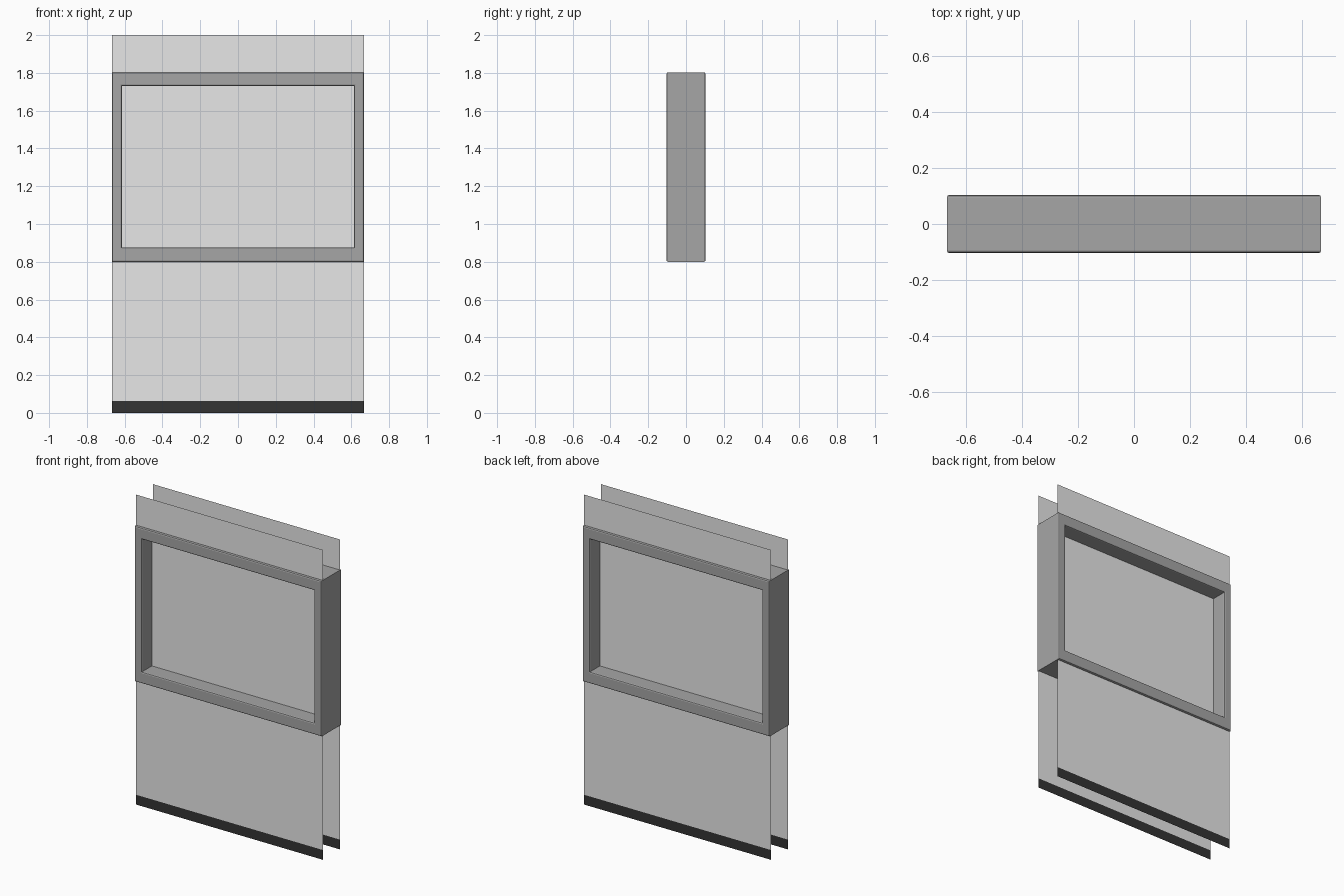
import bpy, bmesh

if "Cube" in bpy.data.objects:
    bpy.data.objects.remove(bpy.data.objects["Cube"])

HALF_X = 0.667            # half width of the wall segment
WALL_Y = 0.0875           # the two wall skins sit at +/- this depth
FRAME_Y = 0.103           # the window frame stands slightly proud of them
Z_LOW, Z_HIGH = 0.80, 1.803
IN_X, IN_LOW, IN_HIGH = 0.615, 0.875, 1.73
BASE_Z = 0.063


def material(name, value):
    m = bpy.data.materials.new(name)
    m.diffuse_color = (value, value, value, 1)
    m.use_nodes = True
    m.node_tree.nodes["Principled BSDF"].inputs["Base Color"].default_value = m.diffuse_color
    return m


wall_grey = material("wall_light_grey", 0.8)
frame_grey = material("frame_mid_grey", 0.38)
base_black = material("baseboard_black", 0.033)


def make_object(name, bm, mat):
    mesh = bpy.data.meshes.new(name)
    bm.to_mesh(mesh)
    bm.free()
    mesh.materials.append(mat)
    obj = bpy.data.objects.new(name, mesh)
    bpy.context.collection.objects.link(obj)
    return obj


def rect(hx, z0, z1, y):
    return [(-hx, y, z0), (hx, y, z0), (hx, y, z1), (-hx, y, z1)]


def panel(name, hx, z0, z1, y, mat):
    """Single upright sheet, facing away from the centre."""
    bm = bmesh.new()
    corners = rect(hx, z0, z1, y)
    if y > 0:
        corners.reverse()
    bm.faces.new([bm.verts.new(c) for c in corners])
    return make_object(name, bm, mat)


# Wall skins: baseboard strip, part below the window, part above it
for side, y in (("front", -WALL_Y), ("back", WALL_Y)):
    panel(side + "_baseboard", HALF_X, 0, BASE_Z, y, base_black)
    panel(side + "_lower_wall", HALF_X, BASE_Z, Z_LOW + 0.002, y, wall_grey)
    panel(side + "_upper_wall", HALF_X, Z_HIGH - 0.002, 2.0, y, wall_grey)

# Window pane in the middle of the frame depth
panel("window_pane", IN_X, IN_LOW, IN_HIGH, 0, wall_grey)

# Window frame: rectangular ring with softened outer edges
bm = bmesh.new()
loops = [[bm.verts.new(c) for c in rect(*args)] for args in (
    (HALF_X, Z_LOW, Z_HIGH, -FRAME_Y),
    (IN_X, IN_LOW, IN_HIGH, -FRAME_Y),
    (IN_X, IN_LOW, IN_HIGH, FRAME_Y),
    (HALF_X, Z_LOW, Z_HIGH, FRAME_Y))]
for k in range(4):
    a, b = loops[k], loops[(k + 1) % 4]
    for i in range(4):
        j = (i + 1) % 4
        bm.faces.new((a[i], a[j], b[j], b[i]))
bmesh.ops.recalc_face_normals(bm, faces=bm.faces)
# bevel the rims of the front and back faces
rims = [e for e in bm.edges
        if e.calc_face_angle(0) > 0.5
        and abs(e.verts[0].co.y - e.verts[1].co.y) < 1e-5]
bmesh.ops.bevel(bm, geom=rims, offset=0.008, offset_type='OFFSET',
                segments=2, profile=0.5, affect='EDGES')
make_object("window_frame", bm, frame_grey)
